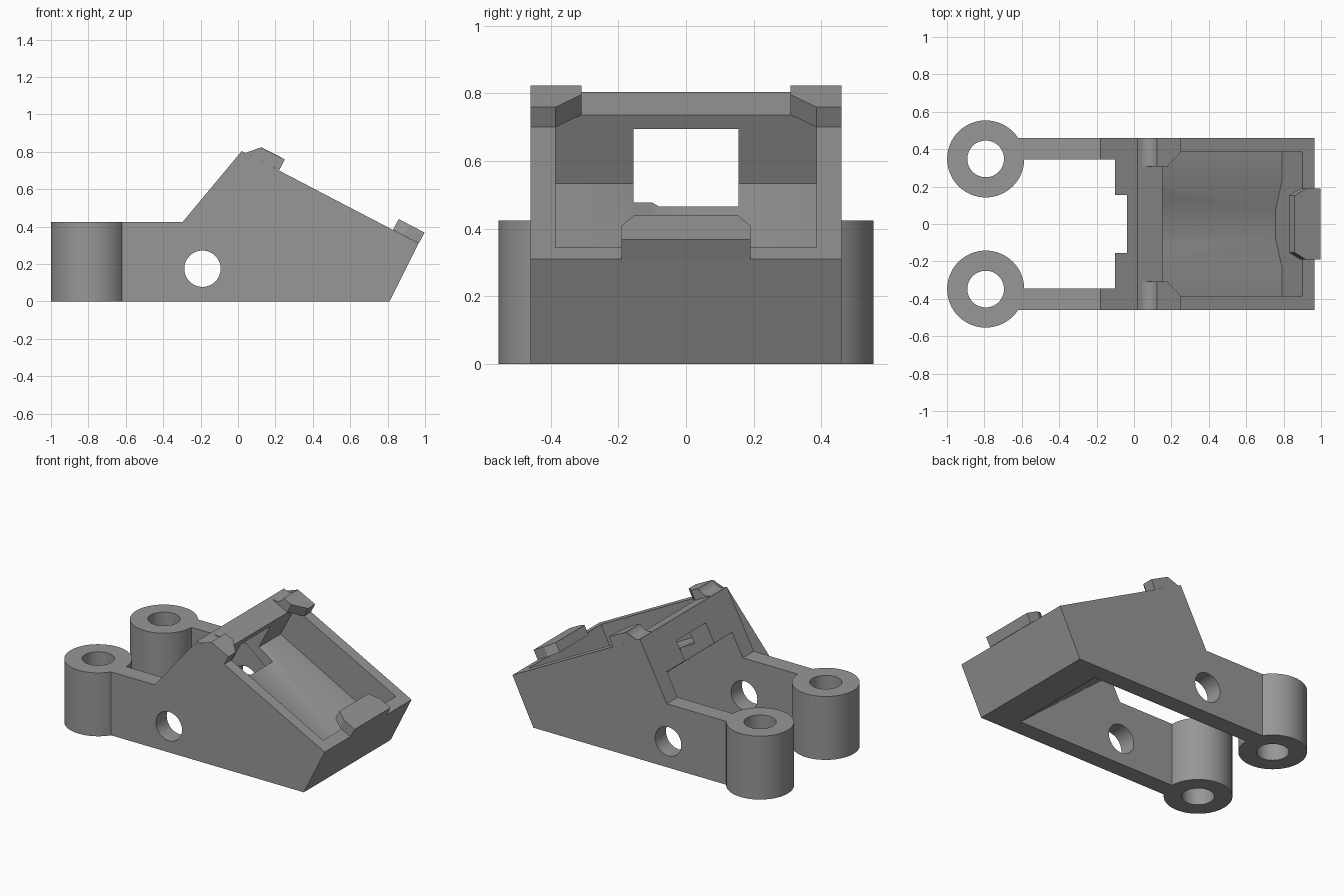
import bpy, bmesh, math

if "Cube" in bpy.data.objects:
    bpy.data.objects.remove(bpy.data.objects["Cube"])

grey = bpy.data.materials.new("grey plastic")
grey.diffuse_color = (0.31, 0.31, 0.31, 1)
grey.use_nodes = True
grey.node_tree.nodes["Principled BSDF"].inputs["Base Color"].default_value = grey.diffuse_color

TILT = math.radians(27.5)
C, S = math.cos(TILT), math.sin(TILT)


def tilted(u, y, v):
    """Point on the sloped deck: u runs down the slope, v stands out of it."""
    return (0.02 + u * C + v * S, y, 0.804 - u * S + v * C)


def loft(name, rings):
    """Closed solid through matching rings of points."""
    bm = bmesh.new()
    vs = [[bm.verts.new(p) for p in ring] for ring in rings]
    n = len(vs[0])
    for a, b in zip(vs, vs[1:]):
        for i in range(n):
            j = (i + 1) % n
            bm.faces.new((a[i], a[j], b[j], b[i]))
    bm.faces.new(vs[0][::-1])
    bm.faces.new(vs[-1])
    bmesh.ops.triangulate(bm, faces=[f for f in bm.faces if len(f.verts) > 4])
    bmesh.ops.recalc_face_normals(bm, faces=bm.faces)
    me = bpy.data.meshes.new(name)
    bm.to_mesh(me)
    bm.free()
    ob = bpy.data.objects.new(name, me)
    bpy.context.collection.objects.link(ob)
    me.materials.append(grey)
    return ob


def prism(name, profile, y0, y1):
    return loft(name, [[(x, y, z) for x, z in profile] for y in (y0, y1)])


def cylinder(name, radius, length, loc, rot=(0, 0, 0)):
    bpy.ops.mesh.primitive_cylinder_add(vertices=64, radius=radius, depth=length,
                                        location=loc, rotation=rot)
    ob = bpy.context.object
    ob.name = name
    ob.data.materials.append(grey)
    return ob


def cut(ob, cutters):
    """Subtract the cutters from ob, bake the result and remove the cutters."""
    for c in cutters:
        m = ob.modifiers.new("cut", 'BOOLEAN')
        m.operation, m.solver, m.object = 'DIFFERENCE', 'EXACT', c
    bpy.context.view_layer.update()
    dg = bpy.context.evaluated_depsgraph_get()
    me = bpy.data.meshes.new_from_object(ob.evaluated_get(dg))
    ob.modifiers.clear()
    ob.data = me
    for c in cutters:
        bpy.data.objects.remove(c)


def smooth(ob):
    bpy.ops.object.select_all(action='DESELECT')
    ob.select_set(True)
    bpy.context.view_layer.objects.active = ob
    bpy.ops.object.shade_smooth_by_angle(angle=math.radians(25))


# Wedge body with the two arms
H = 0.425
body = prism("body", [(-0.65, 0), (0.81, 0), (0.965, 0.311), (0.02, 0.804),
                      (-0.18, H), (-0.65, H)], -0.46, 0.46)

# Space between the arms with its sloped ceiling
cavity = prism("cavity_cutter", [(-0.7, -0.1), (0.72, -0.1), (-0.16, 0.624),
                                 (-0.7, 0.624)], -0.345, 0.345)

# Tray pocket, its floor dipping in the middle towards the low end
ys = (-0.385, -0.23, -0.08, 0.08, 0.23, 0.385)
back_depth = (0.228,) * 6
front_depth = (0.238, 0.238, 0.31, 0.31, 0.238, 0.238)
tray = loft("tray_cutter", [
    [tilted(u, y, -d) for y, d in zip(ys, depth)]
    + [tilted(u, 0.385, 0.1), tilted(u, -0.385, 0.1)]
    for u, depth in ((0.148, back_depth), (0.993, front_depth))])

# Window through the rear wall, open down to the cavity
window = prism("window_cutter", [(-0.3, 0.25), (0.15, 0.25), (0.15, 0.695),
                                 (-0.3, 0.695)], -0.155, 0.155)

# Cross hole through both arms
pin_hole = cylinder("pin_hole_cutter", 0.097, 1.4, (-0.19, 0, 0.175), (math.pi / 2, 0, 0))

cut(body, [cavity, tray, window, pin_hole])
smooth(body)

for side, label in ((-1, "front"), (1, "rear")):
    # Hinge barrel with its bore
    loc = (-0.793, side * 0.348, H / 2)
    barrel = cylinder(label + "_hinge_barrel", 0.206, H, loc)
    cut(barrel, [cylinder("bore_cutter", 0.098, 1, loc)])
    smooth(barrel)

    # Retaining lug at the high corner: hollow back, chamfered inner corner
    arc = [(0.022 + 0.06 * math.sin(a), 0.065 - 0.065 * math.cos(a))
           for a in (math.pi / 2 * i / 8 for i in range(9))]
    rings = [[tilted(u, side * y, v) for u, v in [(end, 0)] + arc + [(end, 0.067)]]
             for y, end in ((0.308, 0.145), (0.385, 0.225), (0.46, 0.225))]
    smooth(loft(label + "_lug", rings))

# Retaining clip at the low end, with chamfered inner corners
loft("end_clip", [[tilted(start, y, 0), tilted(1.068, y, 0),
                   tilted(1.068, y, 0.065), tilted(start, y, 0.065)]
                  for y, start in ((-0.19, 0.98), (-0.152, 0.912),
                                   (0.152, 0.912), (0.19, 0.98))])
